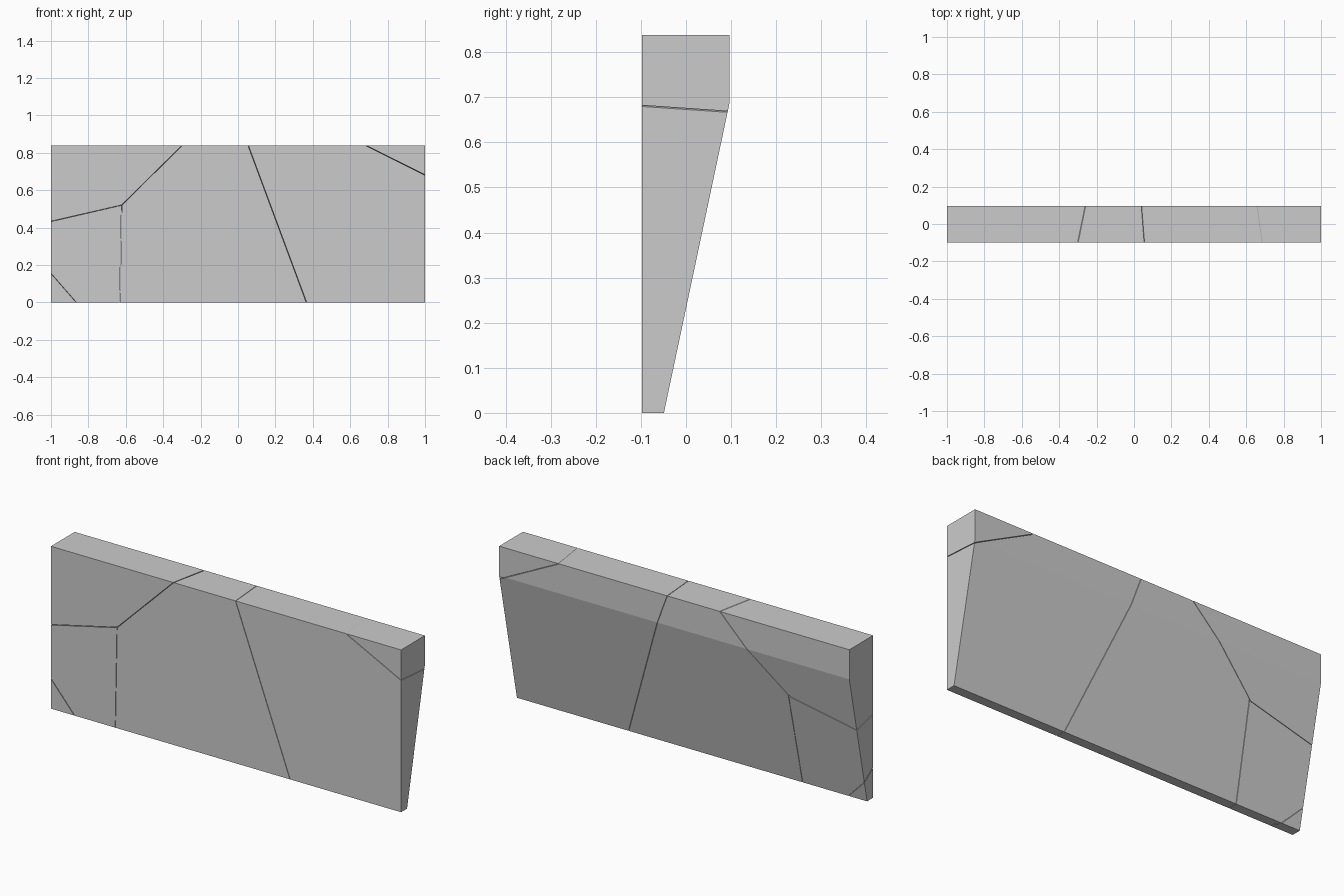
import bpy, bmesh
from mathutils import Vector

if "Cube" in bpy.data.objects:
    bpy.data.objects.remove(bpy.data.objects["Cube"])

FRONT, BACK, TOP = -0.098, 0.096, 0.838
HALF_GAP = 0.0012

# Slab side profile (y, z): flat front, back tapering to a thin foot
PROFILE = [(FRONT, 0), (-0.049, 0), (BACK, 0.685), (BACK, TOP), (FRONT, TOP)]


def crack(a, b, deep):
    """Plane through two front-face points (x, z) and one deeper point."""
    p, q = (Vector((x, FRONT, z)) for x, z in (a, b))
    n = (q - p).cross(Vector(deep) - p).normalized()
    return p, (n if n.x > 0 else -n)


CRACKS = {
    "corner": crack((0.685, TOP), (1, 0.681), (1, 0.093, 0.668)),
    "middle": crack((0.055, TOP), (0.366, 0), (0.040, BACK, TOP)),
    "diagonal": crack((-0.30, TOP), (-0.622, 0.52), (-0.26, BACK, TOP)),
    "shelf": crack((-1, 0.433), (-0.622, 0.52), (-1, 0.034, 0.40)),
    "upright": crack((-0.622, 0.52), (-0.632, 0), (-0.632, -0.049, 0)),
    "foot": crack((-1, 0.155), (-0.865, 0), (-1, -0.027, 0.106)),
}


def slab_piece(name, cuts):
    bm = bmesh.new()
    face = bm.faces.new([bm.verts.new((-1, y, z)) for y, z in PROFILE])
    ext = bmesh.ops.extrude_face_region(bm, geom=[face], use_keep_orig=True)
    verts = [v for v in ext["geom"] if isinstance(v, bmesh.types.BMVert)]
    bmesh.ops.translate(bm, verts=verts, vec=(2, 0, 0))
    # Keep one side of every crack, leaving a hairline gap
    for key, side in cuts.items():
        p, n = CRACKS[key]
        n = n * side
        bmesh.ops.bisect_plane(bm, geom=bm.verts[:] + bm.edges[:] + bm.faces[:],
                               plane_co=p + n * HALF_GAP, plane_no=n,
                               clear_inner=True)
        rim = [e for e in bm.edges if e.is_boundary]
        if rim:
            bmesh.ops.holes_fill(bm, edges=rim, sides=0)
    bmesh.ops.recalc_face_normals(bm, faces=bm.faces[:])
    mesh = bpy.data.meshes.new(name)
    bm.to_mesh(mesh)
    bm.free()
    bpy.context.collection.objects.link(bpy.data.objects.new(name, mesh))


# Broken pieces: +1 keeps the right-hand side of a crack, -1 the left
slab_piece("top_right_chip", {"corner": 1})
slab_piece("right_slab", {"middle": 1, "corner": -1})
slab_piece("middle_slab", {"diagonal": 1, "upright": 1, "middle": -1})
slab_piece("top_left_slab", {"diagonal": -1, "shelf": -1})
slab_piece("lower_left_slab", {"upright": -1, "shelf": 1, "foot": 1})
slab_piece("bottom_left_chip", {"foot": -1})
